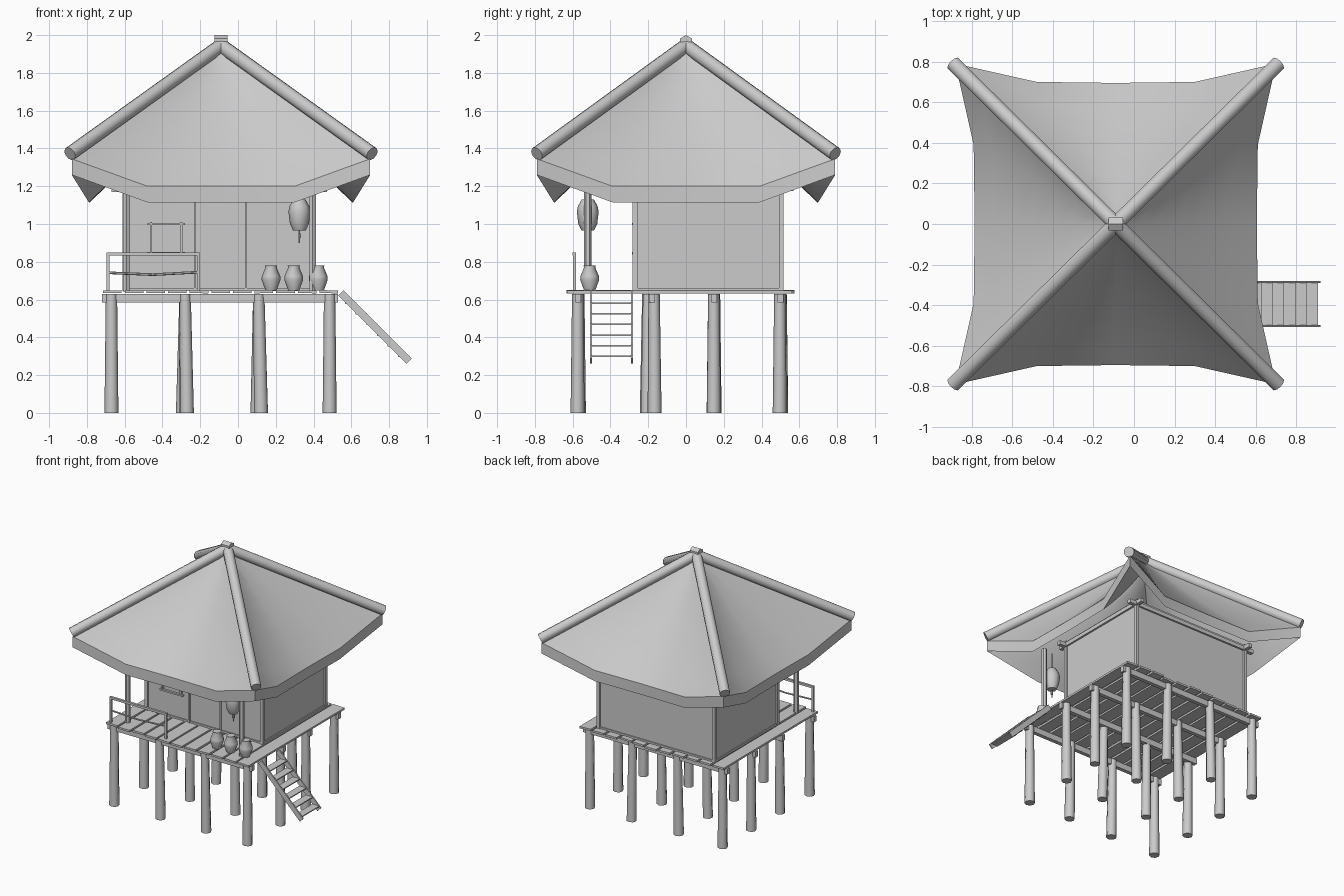
import bpy, bmesh, math, random
from mathutils import Vector, Matrix

if "Cube" in bpy.data.objects:
    bpy.data.objects.remove(bpy.data.objects["Cube"])

random.seed(4)
CX = -0.09  # roof centre in x


def finish(name, bm, smooth=0):
    bmesh.ops.recalc_face_normals(bm, faces=bm.faces)
    me = bpy.data.meshes.new(name)
    bm.to_mesh(me)
    bm.free()
    ob = bpy.data.objects.new(name, me)
    bpy.context.collection.objects.link(ob)
    if smooth:
        bpy.ops.object.select_all(action='DESELECT')
        ob.select_set(True)
        bpy.context.view_layer.objects.active = ob
        bpy.ops.object.shade_smooth_by_angle(angle=math.radians(smooth))
    return ob


def add_box(bm, lo, hi, rot=None):
    lo, hi = Vector(lo), Vector(hi)
    m = Matrix.Translation((lo + hi) / 2)
    if rot:
        m = m @ rot
    bmesh.ops.create_cube(bm, size=1, matrix=m @ Matrix.Diagonal((*(hi - lo), 1)))


def add_pole(bm, a, b, r1, r2=None, n=8):
    a, b = Vector(a), Vector(b)
    d = b - a
    m = Matrix.Translation((a + b) / 2) @ d.to_track_quat('Z', 'Y').to_matrix().to_4x4()
    bmesh.ops.create_cone(bm, cap_ends=True, segments=n, radius1=r1,
                          radius2=r1 if r2 is None else r2, depth=d.length, matrix=m)


def lathe(name, profile, pos, n=8):
    bm = bmesh.new()
    rings = [[bm.verts.new((pos[0] + r * math.cos(2 * math.pi * i / n),
                            pos[1] + r * math.sin(2 * math.pi * i / n), pos[2] + z))
              for i in range(n)] for r, z in profile]
    for p, q in zip(rings, rings[1:]):
        for i in range(n):
            bm.faces.new((p[i], p[(i + 1) % n], q[(i + 1) % n], q[i]))
    bm.faces.new(rings[0])
    bm.faces.new(rings[-1])
    return finish(name, bm, 50)


# Roof: four sagging faces with a drooping eave and an 8.5 cm deep fascia
APEX = Vector((CX, 0, 1.95))
EAVE = [(-0.79, 0.79, 1.345, 0.03), (-0.39, 0.70, 1.20, 0.09),
        (0, 0.695, 1.20, 0.11), (0.39, 0.70, 1.20, 0.09)]  # along, out, height, sag
loop = []
for k in range(4):
    for u, out, z, sag in EAVE:
        p = Matrix.Rotation(k * math.pi / 2, 3, 'Z') @ Vector((u, -out, z))
        loop.append((p + Vector((CX, 0, 0)), sag))
ROWS = 7
bm = bmesh.new()
layers = []
n = len(loop)
for drop in (0, 0.085):
    rings = []
    for j in range(1, ROWS + 1):
        s = j / ROWS
        rings.append([bm.verts.new(APEX.lerp(p, s) - Vector((0, 0, drop + sag * s * (1 - s))))
                      for p, sag in loop])
    tip = bm.verts.new(APEX - Vector((0, 0, drop)))
    for i in range(n):
        bm.faces.new((tip, rings[0][i], rings[0][(i + 1) % n]))
        for a, b in zip(rings, rings[1:]):
            bm.faces.new((a[i], b[i], b[(i + 1) % n], a[(i + 1) % n]))
    layers.append(rings[-1])
t, b = layers
for i in range(n):
    bm.faces.new((t[i], b[i], b[(i + 1) % n], t[(i + 1) % n]))
finish("roof", bm, 28)

# Hip poles and the short cap log on the peak
bm = bmesh.new()
for sx in (-1, 1):
    for sy in (-1, 1):
        add_pole(bm, (CX, 0, 1.945), (CX + sx * 0.80, sy * 0.79, 1.372), 0.038, n=10)
finish("hip_poles", bm, 50)
bm = bmesh.new()
add_pole(bm, (CX - 0.035, 0, 1.963), (CX + 0.035, 0, 1.963), 0.037, n=6)
finish("peak_cap", bm)

# Stilts: four by four slightly leaning logs
bm = bmesh.new()
XS, YS = (-0.67, -0.28, 0.11, 0.485), (-0.57, -0.18, 0.15, 0.50)
for x in XS:
    for y in YS:
        j = 0.0 if x in (XS[0], XS[3]) else 0.018
        k = 0.04 if y == YS[1] else 0.005
        dx, dy = random.uniform(-j, j), random.uniform(-k, k)
        add_pole(bm, (x + dx, y + dy, 0), (x, y + dy * 0.8, 0.63), 0.037, 0.030)
finish("stilts", bm, 50)

# Floor beams
bm = bmesh.new()
for y in YS:
    add_box(bm, (-0.72, y - 0.015, 0.585), (0.53, y + 0.015, 0.63))
finish("floor_beams", bm)

# Deck planks with uneven gaps and ends
bm = bmesh.new()
N = 11
w = 1.26 / N
for i in range(N):
    x = -0.72 + i * w
    e0, e1 = random.uniform(0, 0.025), random.uniform(0, 0.025)
    add_box(bm, (x + 0.006, -0.635 + e0, 0.634), (x + w - 0.010, 0.575 - e1, 0.649),
            Matrix.Rotation(random.uniform(-0.05, 0.05), 4, 'Y'))
finish("deck_planks", bm)

# House walls
X0, X1, Y0, Y1, ZB, ZT = -0.60, 0.40, -0.27, 0.505, 0.645, 1.22
T = 0.02
bm = bmesh.new()
add_box(bm, (X0, Y0, ZB), (X1, Y0 + T, ZT))
add_box(bm, (X0, Y1 - T, ZB), (X1, Y1, ZT))
add_box(bm, (X0, Y0 + T, ZB), (X0 + T, Y1 - T, ZT))
add_box(bm, (X1 - T, Y0 + T, ZB), (X1, Y1 - T, ZT))
finish("walls", bm)

# Corner posts, sills and crossing top plates
bm = bmesh.new()
for x in (X0, X1):
    for y in (Y0, Y1):
        add_box(bm, (x - 0.012, y - 0.012, ZB), (x + 0.012, y + 0.012, ZT))
for y in (Y0, Y1):
    add_box(bm, (X0, y - 0.008, ZB), (X1, y + 0.008, 0.662))
    add_box(bm, (X0 - 0.07, y - 0.014, 1.17), (X1 + 0.07, y + 0.014, 1.20))
for x in (X0, X1):
    add_box(bm, (x - 0.008, Y0, ZB), (x + 0.008, Y1, 0.662))
    add_box(bm, (x - 0.014, Y0 - 0.06, 1.175), (x + 0.014, Y1 + 0.065, 1.205))
finish("wall_frame", bm)

# Door frame and window frame on the front wall
bm = bmesh.new()
for x in (-0.228, 0.042):
    add_box(bm, (x - 0.006, Y0 - 0.012, ZB), (x + 0.006, Y0, 1.18))
finish("door_frame", bm)
bm = bmesh.new()
for x in (-0.46, -0.30):
    add_box(bm, (x - 0.006, Y0 - 0.014, 0.84), (x + 0.006, Y0, 1.01))
for z in (0.845, 1.0):
    add_box(bm, (-0.48, Y0 - 0.016, z - 0.006), (-0.28, Y0, z + 0.006))
finish("window_frame", bm)

# Porch posts
bm = bmesh.new()
for x in (-0.59, 0.395):
    add_pole(bm, (x, -0.52, 0.64), (x, -0.52, 1.27), 0.02, n=6)
finish("porch_posts", bm, 50)

# Railing on the front left of the deck
bm = bmesh.new()
for x in (-0.688, -0.21):
    add_box(bm, (x - 0.008, -0.598, 0.64), (x + 0.008, -0.582, 0.85))
add_box(bm, (-0.69, -0.60, 0.833), (-0.20, -0.582, 0.85))
for a, b in (((-0.688, 0.742), (-0.45, 0.732)), ((-0.45, 0.732), (-0.21, 0.745))):
    add_pole(bm, (a[0], -0.59, a[1]), (b[0], -0.59, b[1]), 0.007, n=6)
finish("railing", bm)

# Ladder: two sloping side boards and flat treads
bm = bmesh.new()
tilt = Matrix.Rotation(math.pi / 4, 4, 'Y')
for y in (-0.503, -0.285):
    c = Vector((0.725, y, 0.455))
    h = Vector((0.255, 0.005, 0.02))
    add_box(bm, c - h, c + h, tilt)
for i in range(6):
    z = 0.58 - i * 0.056
    x = 1.177 - z
    add_box(bm, (x - 0.03, -0.503, z - 0.004), (x + 0.03, -0.285, z + 0.004))
finish("ladder", bm)

# Jars by the ladder
JAR = [(0.03, 0), (0.05, 0.055), (0.049, 0.075), (0.03, 0.12), (0.032, 0.13)]
for i, x in enumerate((0.175, 0.295, 0.425)):
    lathe(f"jar_{i + 1}", JAR, (x, -0.51, 0.649))

# Hanging lantern with cord and tassel
lathe("lantern", [(0.033, 0), (0.05, 0.035), (0.058, 0.10), (0.052, 0.13), (0.032, 0.165)],
      (0.325, -0.52, 0.965))
bm = bmesh.new()
add_pole(bm, (0.325, -0.52, 1.12), (0.325, -0.52, 1.26), 0.004, n=6)
add_pole(bm, (0.325, -0.52, 0.90), (0.325, -0.52, 0.97), 0.004, n=6)
add_pole(bm, (0.325, -0.52, 0.925), (0.325, -0.52, 0.95), 0.009, n=6)
finish("lantern_cord", bm)
